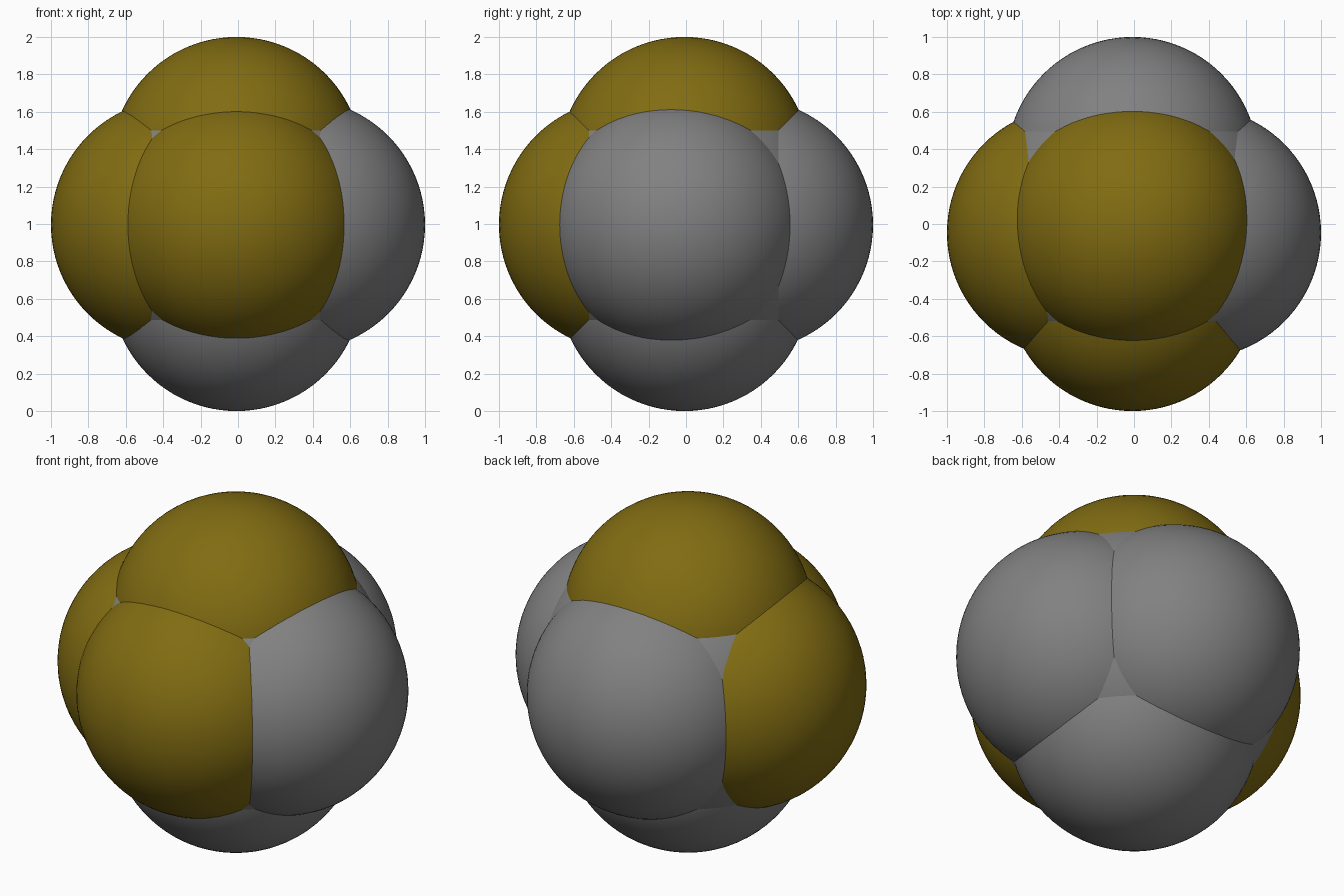
import bpy

if "Cube" in bpy.data.objects:
    bpy.data.objects.remove(bpy.data.objects["Cube"])

# Two flat colours
def material(name, rgb):
    m = bpy.data.materials.new(name)
    m.diffuse_color = (*rgb, 1.0)
    m.use_nodes = True
    m.node_tree.nodes["Principled BSDF"].inputs["Base Color"].default_value = m.diffuse_color
    return m

grey = material("grey", (0.22, 0.22, 0.22))
ochre = material("ochre", (0.22, 0.15, 0.006))

R = 0.673            # radius of the six outer balls
D = 1.0 - R          # their reach from the middle
CX, CY, CZ = -0.008, -0.008, 0.996


def ball(name, centre, radius, mat):
    bpy.ops.mesh.primitive_uv_sphere_add(
        segments=96, ring_count=48, radius=radius, location=centre)
    ob = bpy.context.object
    ob.name = name
    ob.data.materials.append(mat)
    bpy.ops.object.shade_smooth()
    return ob


# Core ball, seen only in the gaps between the outer balls
ball("core_ball", (CX, CY, CZ), 0.823, grey)

# Six outer balls; the side pair sits slightly toward the front
for name, centre, mat in (
    ("left_ball", (-D, -0.047, CZ), ochre),
    ("right_ball", (D, -0.047, CZ), grey),
    ("front_ball", (CX, -D, CZ), ochre),
    ("back_ball", (CX, D, CZ), grey),
    ("top_ball", (CX, CY, 1 + D), ochre),
    ("bottom_ball", (CX, CY, R), grey),
):
    ball(name, centre, R, mat)
